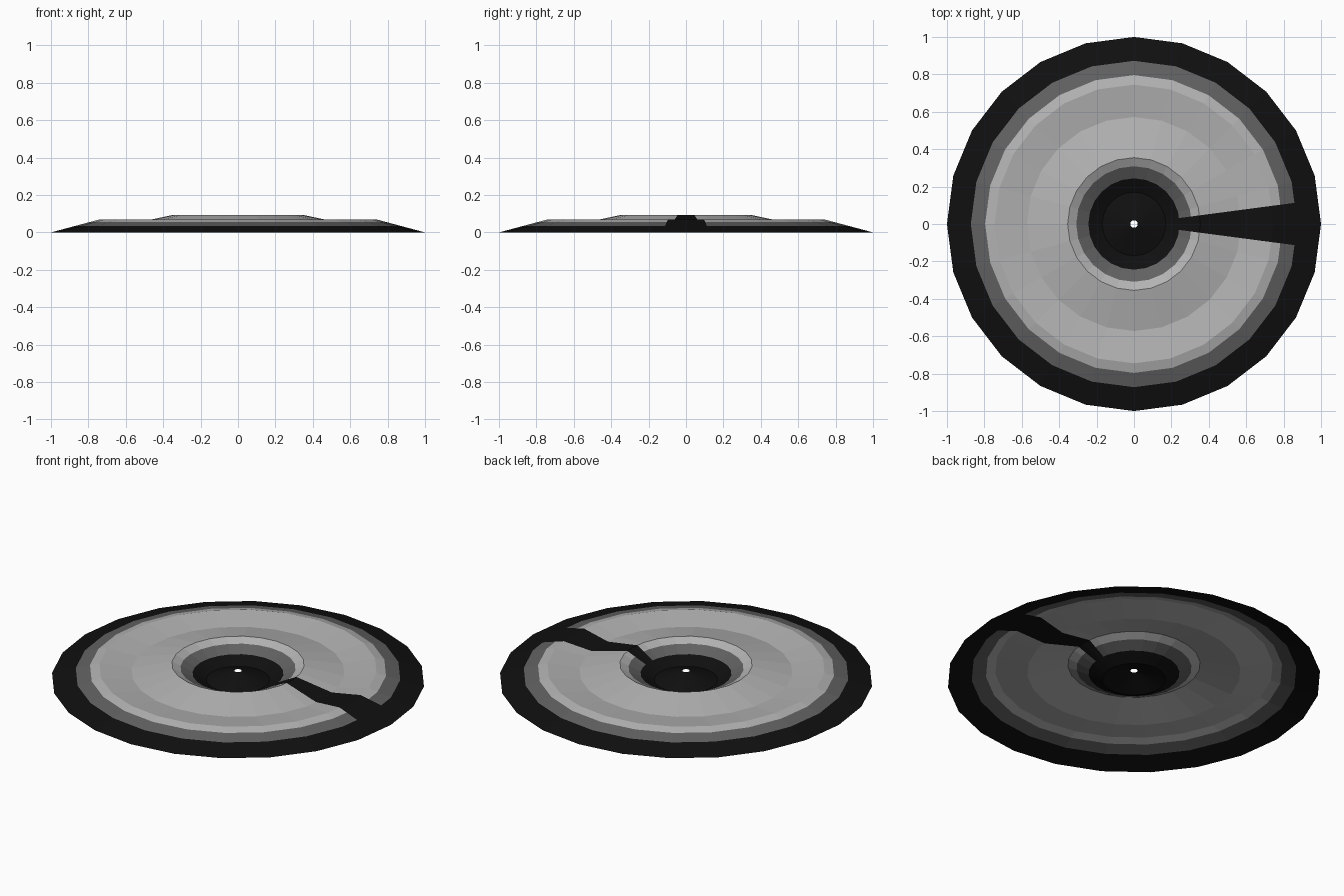
import bpy, bmesh, math
from mathutils import Vector

if "Cube" in bpy.data.objects:
    bpy.data.objects.remove(bpy.data.objects["Cube"])

SIDES = 24


def material(name, v):
    m = bpy.data.materials.new(name)
    m.diffuse_color = (v, v, v, 1)
    m.use_nodes = True
    m.node_tree.nodes["Principled BSDF"].inputs["Base Color"].default_value = m.diffuse_color
    return m


# Profile from outer rim to the centre hole: radius, height
key = [(1.0, 0.0), (0.745, 0.068), (0.572, 0.046), (0.355, 0.092),
       (0.17, 0.0), (0.02, 0.053)]
LIGHT, MID, DARK = 0, 1, 2


def between(a, b, t):
    return tuple(p + (q - p) * t for p, q in zip(a, b))


# Bands of shade, splitting the sloped walls without changing their shape
profile = [(key[0], DARK), (between(key[0], key[1], 0.5), MID),
           (between(key[0], key[1], 0.8), LIGHT), (key[1], LIGHT),
           (key[2], LIGHT), (between(key[2], key[3], 1.0), LIGHT),
           (between(key[3], key[4], 0.25), MID),
           (between(key[3], key[4], 0.6), DARK),
           (key[4], DARK), (key[5], DARK)]

# Directions of the corners; the two sides beside +x are halved for the streak
corner = [Vector((math.cos(i * math.tau / SIDES), math.sin(i * math.tau / SIDES)))
          for i in range(SIDES)]
spokes = [corner[0], (corner[0] + corner[1]) / 2] + corner[1:]
spokes.append((corner[-1] + corner[0]) / 2)
count = len(spokes)

# Crater sheet
bm = bmesh.new()
rings = [[bm.verts.new((d.x * r, d.y * r, z)) for d in spokes]
         for (r, z), _ in profile]
for k in range(len(rings) - 1):
    outer, inner = rings[k], rings[k + 1]
    for i in range(count):
        j = (i + 1) % count
        f = bm.faces.new((outer[i], outer[j], inner[j], inner[i]))
        # Dark streak running out along +x
        f.material_index = DARK if i in (0, count - 1) else profile[k][1]

mesh = bpy.data.meshes.new("crater")
bm.to_mesh(mesh)
bm.free()
for name, v in (("pale_ground", 0.45), ("scorched_ground", 0.12), ("black_ground", 0.005)):
    mesh.materials.append(material(name, v))
bpy.context.collection.objects.link(bpy.data.objects.new("crater", mesh))
